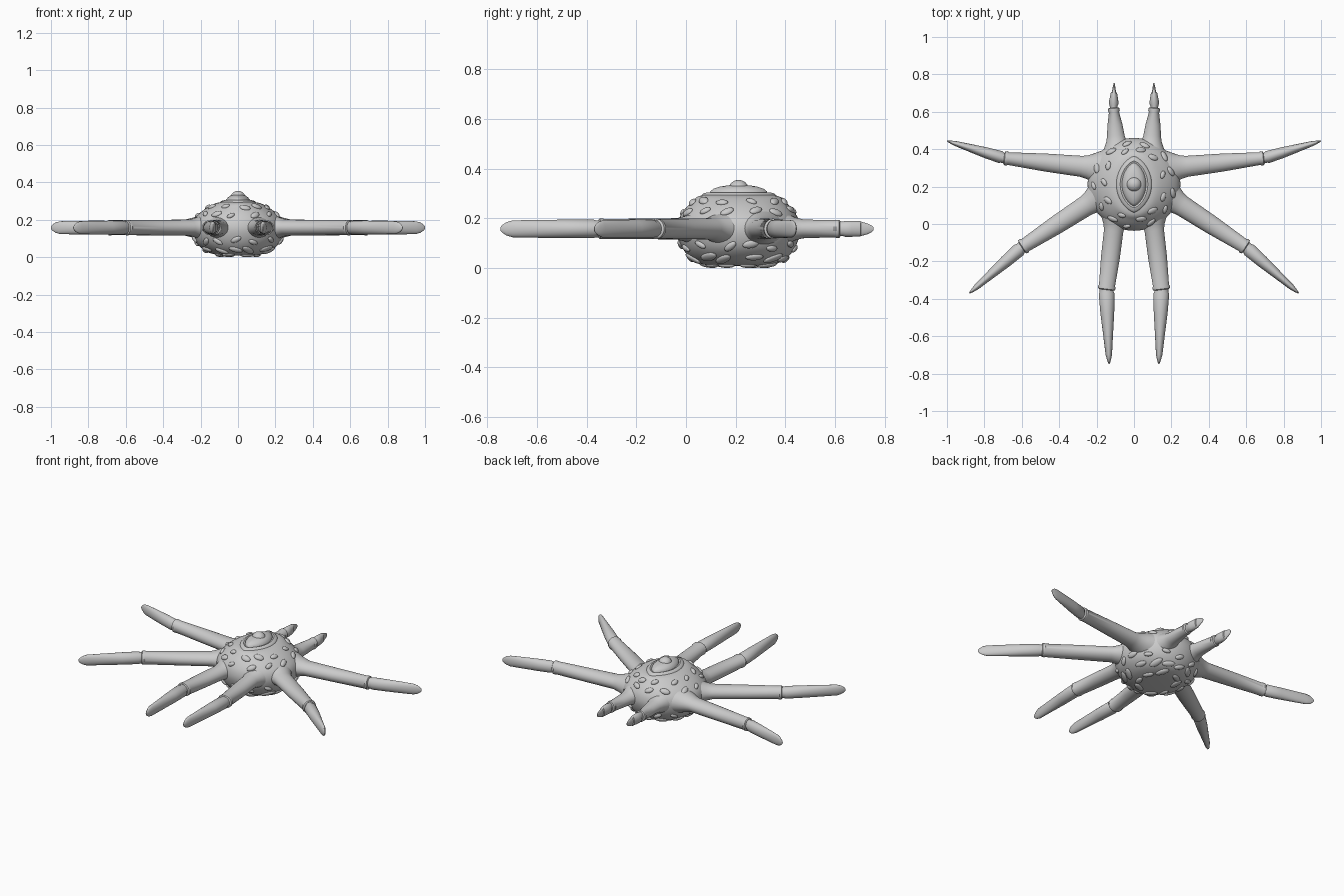
import bpy, bmesh, math, random
from mathutils import Vector, Matrix

if "Cube" in bpy.data.objects:
    bpy.data.objects.remove(bpy.data.objects["Cube"])

random.seed(4)
CY = 0.212   # body centre along y
LZ = 0.158   # leg height


def finish(bm, name, angle=40):
    bmesh.ops.recalc_face_normals(bm, faces=bm.faces)
    me = bpy.data.meshes.new(name)
    bm.to_mesh(me)
    bm.free()
    ob = bpy.data.objects.new(name, me)
    bpy.context.collection.objects.link(ob)
    bpy.ops.object.select_all(action='DESELECT')
    ob.select_set(True)
    bpy.context.view_layer.objects.active = ob
    bpy.ops.object.shade_smooth_by_angle(angle=math.radians(angle))
    return ob


def loft(rings, name, angle=40):
    bm = bmesh.new()
    loops = [[bm.verts.new(p) for p in r] for r in rings]
    n = len(loops[0])
    for a, b in zip(loops, loops[1:]):
        for i in range(n):
            j = (i + 1) % n
            bm.faces.new((a[i], a[j], b[j], b[i]))
    bm.faces.new(loops[0])
    bm.faces.new(loops[-1])
    return finish(bm, name, angle)


# Body profile: height, half width in x, half length in y
PROFILE = [(0.008, 0.07, 0.08), (0.014, 0.12, 0.14), (0.035, 0.175, 0.188),
           (0.08, 0.226, 0.226), (0.14, 0.247, 0.247), (0.19, 0.241, 0.243),
           (0.23, 0.21, 0.222), (0.265, 0.165, 0.19), (0.29, 0.115, 0.16),
           (0.298, 0.06, 0.10)]


def body_section(t):
    t = max(0, min(len(PROFILE) - 1.0001, t))
    k = int(t)
    f = t - k
    p = [Vector(PROFILE[max(0, min(len(PROFILE) - 1, k + d))]) for d in (-1, 0, 1, 2)]
    return 0.5 * (2 * p[1] + (p[2] - p[0]) * f + (2 * p[0] - 5 * p[1] + 4 * p[2] - p[3]) * f ** 2
                  + (3 * p[1] - p[0] - 3 * p[2] + p[3]) * f ** 3)


def body_point(t, a):
    z, rx, ry = body_section(t)
    return Vector((rx * math.cos(a), CY + ry * math.sin(a), z))


SEG = 64
loft([[body_point(t / 4, i * math.tau / SEG) for i in range(SEG)]
      for t in range(4 * (len(PROFILE) - 1) + 1)], "body", 60)

# Oval bumps scattered in rows over the shell: (profile position, count, length, width)
bm = bmesh.new()
for t, count, ln, wd in ((0.9, 8, 0.042, 0.020), (2.1, 13, 0.042, 0.019), (3.1, 14, 0.032, 0.016),
                         (6.0, 13, 0.028, 0.016), (7.1, 11, 0.028, 0.017)):
    for i in range(count):
        a = (i + 0.5 + random.uniform(-0.2, 0.2)) * math.tau / count
        tt = t + random.uniform(-0.2, 0.2)
        p = body_point(tt, a)
        u = (body_point(tt, a + 0.01) - p).normalized()
        n = u.cross(body_point(tt + 0.05, a) - p).normalized()
        v = n.cross(u)
        turn = random.uniform(-0.7, 0.7)
        m = Matrix((u, v, n)).transposed().to_4x4()
        s = random.uniform(0.8, 1.1)
        bmesh.ops.create_uvsphere(
            bm, u_segments=16, v_segments=10, radius=1,
            matrix=Matrix.Translation(p) @ m @ Matrix.Rotation(turn, 4, 'Z')
            @ Matrix.Diagonal((ln * s, wd * s, 0.011, 1)))
finish(bm, "shell_bumps")


# Pointed oval plates on the back, with a central knob
def lens(w, l, z):
    pts = []
    for i in range(48):
        a = i * math.tau / 48
        c, s = math.cos(a), math.sin(a)
        pts.append((math.copysign(w * abs(c) ** 1.35, c), CY + l * s, z))
    return pts


loft([lens(0.098, 0.152, 0.27), lens(0.096, 0.150, 0.293), lens(0.088, 0.142, 0.301),
      lens(0.074, 0.125, 0.305), lens(0.068, 0.118, 0.301)], "back_plate")
loft([lens(0.066, 0.118, 0.29), lens(0.063, 0.114, 0.309), lens(0.054, 0.102, 0.319),
      lens(0.044, 0.075, 0.328), lens(0.025, 0.045, 0.333)], "back_ridge")
bm = bmesh.new()
bmesh.ops.create_uvsphere(bm, u_segments=32, v_segments=16, radius=1,
                          matrix=Matrix.Translation((0, CY, 0.318)) @ Matrix.Diagonal((0.04, 0.04, 0.037, 1)))
finish(bm, "back_knob")


# Legs: upper segment flares into the body, lower segment narrows to a blade tip
def tube(a, b, stations, name):
    a, b = Vector((*a, LZ)), Vector((*b, LZ))
    d = (b - a).normalized()
    side = Vector((-d.y, d.x, 0))
    rings = []
    for along, w, h in stations:
        c = a.lerp(b, along) if along >= 0 else a + d * along
        rings.append([c + side * w * math.cos(i * math.tau / 28) + Vector((0, 0, h * math.sin(i * math.tau / 28)))
                      for i in range(28)])
    return loft(rings, name, 35)


LEGS = {  # name: root, joint, tip, root half width, joint half width
    "side_back_leg": ((0.25, 0.305), (0.695, 0.352), (1.0, 0.444), 0.056, 0.034),
    "side_front_leg": ((0.23, 0.115), (0.60, -0.125), (0.88, -0.37), 0.056, 0.038),
    "front_leg": ((0.105, -0.005), (0.147, -0.352), (0.133, -0.748), 0.052, 0.043),
    "back_leg": ((0.095, 0.44), (0.109, 0.622), (0.106, 0.755), 0.047, 0.027),
}
for name, (root, joint, tip, w0, w1) in LEGS.items():
    h = 0.036 if name == "back_leg" else 0.041
    k = 0.02 / (Vector(joint) - Vector(root)).length
    q = 0.05 / (Vector(tip) - Vector(joint)).length
    for sx, label in ((1, "right_"), (-1, "left_")):
        r, j, t = [(sx * p[0], p[1]) for p in (root, joint, tip)]
        tube(r, j, [(-0.07, w0 + 0.04, 0.075), (-0.03, w0 + 0.02, 0.06), (0, w0 + 0.007, h + 0.010),
                    (1.6 * k, w0, h + 0.002), (0.5, (w0 + w1) / 2 + 0.003, h),
                    (1 - 1.2 * k, w1, h - 0.001), (1 - 0.8 * k, w1 + 0.005, h),
                    (1 - 0.2 * k, w1 + 0.003, h), (1, w1 - 0.004, h - 0.005)], label + name + "_upper")
        tube(j, t, [(-0.01, w1 - 0.007, h - 0.007), (0.2 * q, w1 - 0.006, h - 0.007),
                    (0.4 * q, w1 - 0.001, h - 0.004), (0.3 + 0.1 * q, w1 * 0.86, h - 0.004),
                    (0.6, w1 * 0.62, h - 0.005), (1 - 1.0 * q, w1 * 0.40, h - 0.007),
                    (1 - 0.5 * q, w1 * 0.27, h - 0.014), (1 - 0.15 * q, w1 * 0.14, h * 0.38),
                    (1, 0.002, 0.006)], label + name + "_tip")
